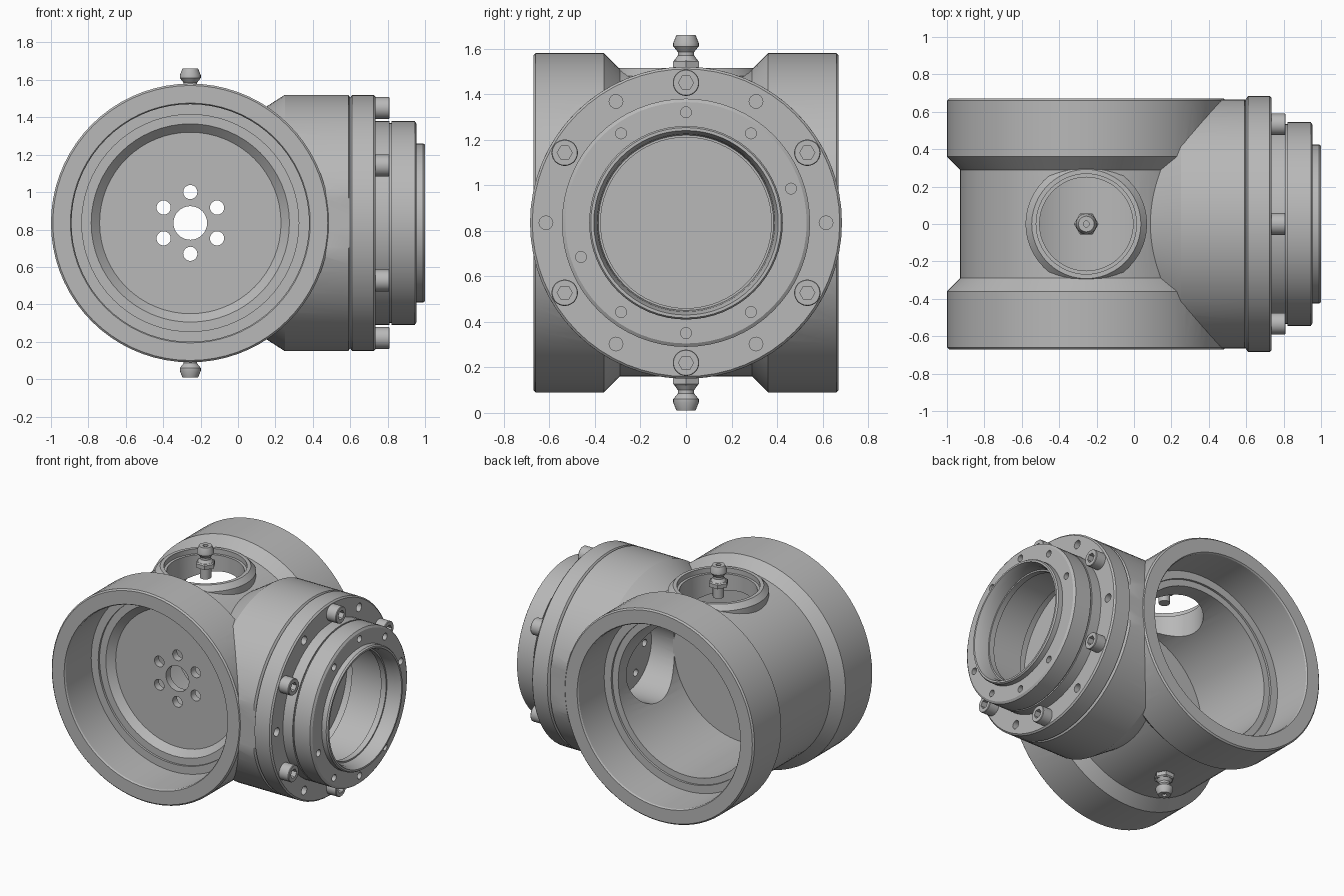
import bpy, bmesh, math
from mathutils import Vector

if "Cube" in bpy.data.objects:
    bpy.data.objects.remove(bpy.data.objects["Cube"], do_unlink=True)

grey = bpy.data.materials.new("machined_grey")
grey.use_nodes = True
colour = (0.48, 0.48, 0.48, 1)
grey.diffuse_color = colour
grey.node_tree.nodes["Principled BSDF"].inputs["Base Color"].default_value = colour

CX, CZ = -0.255, 0.835  # common centre of the three bores


def lathe(bm, profile, axis, u0=0.0, v0=0.0, seg=64, closed=False):
    """Revolve (position, radius) points about a line parallel to an axis."""
    rings = []
    for a, r in profile:
        ring = []
        for i in range(seg):
            t = math.tau * i / seg
            u, v = u0 + r * math.cos(t), v0 + r * math.sin(t)
            p = {"x": (a, u, v), "y": (u, a, v), "z": (u, v, a)}[axis]
            ring.append(bm.verts.new(Vector(p)))
        rings.append(ring)
    pairs = list(zip(rings, rings[1:]))
    if closed:
        pairs.append((rings[-1], rings[0]))
    else:
        bm.faces.new(rings[0])
        bm.faces.new(rings[-1])
    for lo, hi in pairs:
        for i in range(seg):
            j = (i + 1) % seg
            bm.faces.new((lo[i], lo[j], hi[j], hi[i]))


def finish(bm, name):
    bmesh.ops.recalc_face_normals(bm, faces=bm.faces)
    mesh = bpy.data.meshes.new(name)
    bm.to_mesh(mesh)
    bm.free()
    mesh.materials.append(grey)
    ob = bpy.data.objects.new(name, mesh)
    bpy.context.collection.objects.link(ob)
    return ob


def turned(name, *args, **kw):
    bm = bmesh.new()
    lathe(bm, *args, **kw)
    return finish(bm, name)


def activate(ob):
    bpy.ops.object.select_all(action="DESELECT")
    ob.select_set(True)
    bpy.context.view_layer.objects.active = ob


def combine(target, tool, operation="DIFFERENCE"):
    """Apply a boolean and discard the tool."""
    tool.hide_render = True
    mod = target.modifiers.new("bool", "BOOLEAN")
    mod.operation = operation
    mod.solver = "EXACT"
    mod.object = tool
    activate(target)
    bpy.ops.object.modifier_apply(modifier=mod.name)
    bpy.data.objects.remove(tool, do_unlink=True)


def smooth(ob):
    activate(ob)
    bpy.ops.object.shade_smooth_by_angle(angle=math.radians(25))


def circle(radius, degrees, u0, v0):
    """Points on a bolt circle."""
    return [(u0 + radius * math.cos(math.radians(d)),
             v0 + radius * math.sin(math.radians(d))) for d in degrees]


def drills(points, axis, start, end, radius, seg=16):
    bm = bmesh.new()
    for u, v in points:
        lathe(bm, [(start, radius), (end, radius)], axis, u, v, seg)
    return finish(bm, "drill_cutter")


# Housing: main barrel with a collar at each end
half = [(0.29, 0.675), (0.36, 0.745), (0.66, 0.745), (0.67, 0.735)]
barrel = [(-a, r) for a, r in reversed(half)] + half
housing = turned("housing", barrel, "y", CX, CZ, 72)

# Side sleeve, trimmed just inside the collar faces
sleeve = turned("sleeve", [(0.0, 0.53), (0.07, 0.57), (0.25, 0.685),
                           (0.59, 0.685), (0.6, 0.67)], "x", 0, CZ, 96)
for vert in sleeve.data.vertices:
    vert.co.y = max(-0.665, min(0.665, vert.co.y))
combine(housing, sleeve, "UNION")

# Round boss on top
boss = turned("boss", [(1.2, 0.325), (1.48, 0.325), (1.515, 0.292)], "z", CX, 0, 48)
combine(housing, boss, "UNION")

# Stepped main bore, side window widening into the sleeve, and top port
half = [(0.36, 0.535), (0.36, 0.58), (0.375, 0.58), (0.375, 0.635), (0.66, 0.635), (0.7, 0.66)]
bore = [(-a, r) for a, r in reversed(half)] + half
combine(housing, turned("bore_cutter", bore, "y", CX, CZ, 72))
combine(housing, turned("side_cutter", [(0.0, 0.27), (0.46, 0.27), (0.46, 0.48), (0.7, 0.48)],
                        "x", 0, CZ, 72))
combine(housing, turned("port_cutter", [(1.15, 0.25), (1.48, 0.25), (1.48, 0.268), (1.6, 0.268)],
                        "z", CX, 0, 48))

# Dished front plate with a centre hole and a ring of six holes
front_plate = turned("front_plate", [(-0.315, 0.485), (-0.36, 0.53), (-0.36, 0.545), (-0.265, 0.545)],
                     "y", CX, CZ)
spots = circle(0.165, range(30, 390, 60), CX, CZ)
combine(front_plate, drills(spots, "y", -0.5, 0, 0.038, 20))
combine(front_plate, drills([(CX, CZ)], "y", -0.5, 0, 0.09, 32))

# Closing plate inside the side sleeve, drilled part way from within
side_plate = turned("side_plate", [(0.465, 0.49), (0.52, 0.49)], "x", 0, CZ)
combine(side_plate, drills(circle(0.2, range(0, 360, 60), 0, CZ), "x", 0.4, 0.5, 0.025))

# Bolted flange with a stepped hub
flange = turned("flange_hub", [
    (0.6, 0.67), (0.61, 0.685), (0.725, 0.685), (0.735, 0.675), (0.735, 0.545),
    (0.81, 0.545), (0.81, 0.535), (0.82, 0.535), (0.82, 0.545), (0.945, 0.545),
    (0.955, 0.53), (0.955, 0.425), (0.99, 0.425), (1.0, 0.418), (1.0, 0.405),
    (0.96, 0.39), (0.9, 0.385), (0.9, 0.375), (0.86, 0.375), (0.86, 0.42),
    (0.6, 0.42)], "x", 0, CZ, closed=True)
hub_holes = circle(0.485, [18, 54, 90, 126, 198, 234, 270, 306], 0, CZ)
combine(flange, drills(hub_holes, "x", 0.92, 0.97, 0.024))
combine(flange, drills(circle(0.615, range(0, 360, 60), 0, CZ), "x", 0.69, 0.75, 0.03))

# Socket-head bolts
bolt_spots = circle(0.615, range(30, 390, 60), 0, CZ)
bm = bmesh.new()
for u, v in bolt_spots:
    lathe(bm, [(0.73, 0.058), (0.806, 0.058), (0.81, 0.055)], "x", u, v, 28)
bolts = finish(bm, "flange_bolts")
combine(bolts, drills(bolt_spots, "x", 0.77, 0.83, 0.033, 6))

# Grease nipples above and below
nipples = []
for name, side in (("top_nipple", 1), ("bottom_nipple", -1)):
    bm = bmesh.new()
    shape = [(0.6, 0.037), (0.69, 0.037), (0.715, 0.05), (0.735, 0.036), (0.75, 0.036),
             (0.775, 0.056), (0.79, 0.056), (0.825, 0.042), (0.825, 0.016), (0.81, 0.016)]
    lathe(bm, [(CZ + side * a, r) for a, r in shape], "z", CX, 0, 24)
    lathe(bm, [(CZ + side * a, r) for a, r in [(0.68, 0.066), (0.708, 0.066), (0.715, 0.058)]],
          "z", CX, 0, 6)
    nipples.append(finish(bm, name))

for part in [housing, front_plate, side_plate, flange, bolts] + nipples:
    smooth(part)
